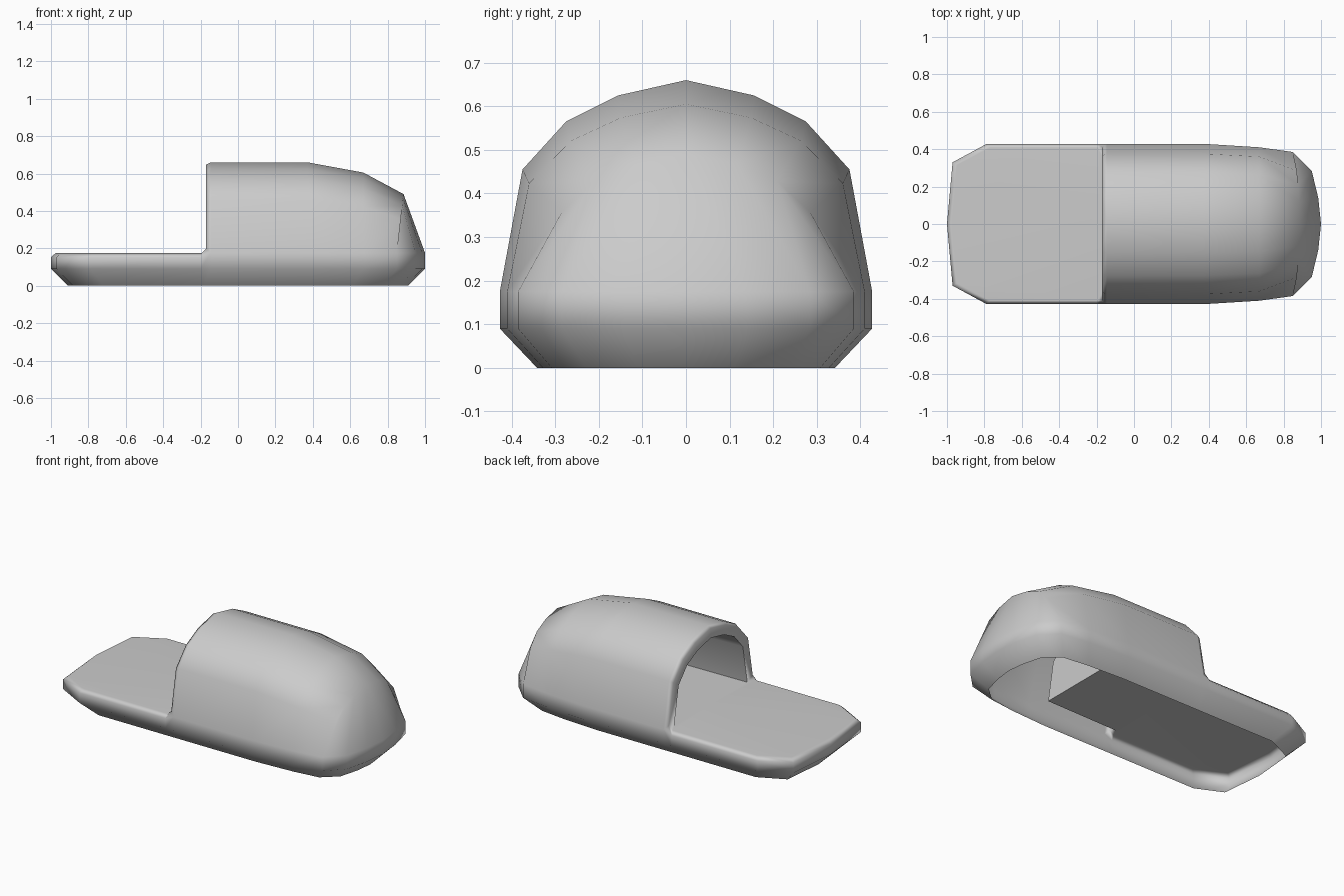
import bpy
import bmesh

if "Cube" in bpy.data.objects:
    bpy.data.objects.remove(bpy.data.objects["Cube"])

# half outline of the sole, heel centre to toe centre
OUTLINE = [(-1, 0), (-.97, .33), (-.79, .427), (-.2, .427), (-.145, .427), (.4, .427),
           (.67, .41), (.85, .385), (.95, .285), (.985, .14), (1, 0)]
# half cross-section of the upper, side to crown
ARCH = [(.427, .175), (.375, .455), (.275, .565), (.155, .625), (0, .66)]
BASE = .175


def add(bm, points, faces):
    vs = [bm.verts.new(p) for p in points]
    for f in faces:
        bm.faces.new([vs[i] for i in f])


def loft(bm, rows):
    """Quads between rows of equal length."""
    n = len(rows[0])
    add(bm, [p for r in rows for p in r],
        [(i * n + j, i * n + j + 1, (i + 1) * n + j + 1, (i + 1) * n + j)
         for i in range(len(rows) - 1) for j in range(n - 1)])


def arch(x0, x1, width, top, shoulder=1):
    """Cross-section of the upper, leaning from x0 at the base to x1 at the crown."""
    out = []
    for i, (y, z) in enumerate(ARCH):
        t = (z - BASE) / (.66 - BASE)
        k = width / .427 if i == 0 else shoulder
        out.append((x0 + (x1 - x0) * t, y * k, BASE + t * (top - BASE)))
    return out


def inside(x, ky, kz):
    """Cross-section of the foot pocket."""
    return [(x, y * ky, BASE + (z - BASE) * kz) for y, z in ARCH]


bm = bmesh.new()

# sole wall, chamfered and open underneath
rim = [(x * .91, y * .8, 0) for x, y in OUTLINE]
low = [(x, y, .09) for x, y in OUTLINE]
high = [(x, y, .152 if x < -.18 else BASE) for x, y in OUTLINE]
loft(bm, [rim, low, high])

# upper: arched cover with a bevelled mouth
mouth = [(-.17, y * .975, z * .975 + .004) for y, z in ARCH]
mouth[0] = (-.17, .412, .2)
tip = arch(.85, .885, .385, .49, .76)
loft(bm, [mouth, arch(-.145, -.145, .427, .66), arch(.4, .37, .427, .66),
          arch(.67, .67, .41, .605, .96), tip])

# toe closing down to the sole
add(bm, tip + high[8:], [(0, 5, 2, 1), (5, 6, 3, 2), (6, 7, 4, 3)])

# foot pocket: mouth thickness, walls and end
inner, end = inside(-.17, .84, .85), inside(.33, .82, .82)
loft(bm, [mouth, inner, end])
add(bm, end + [(.33, 0, BASE)], [(0, 1, 2, 3, 4, 5)])

# heel floor, its bevel, and the pocket floor
floor = [(x * .975, y * .955, BASE) for x, y in OUTLINE[:4]]
loft(bm, [high[:4], floor])
mid = (-.17, 0, BASE)
add(bm, [high[3], high[4], mouth[0], floor[3], inner[0]], [(0, 1, 2, 3), (3, 2, 4)])
add(bm, floor + [inner[0], mid], [(0, 1, 2, 3, 4, 5)])
add(bm, [mid, inner[0], end[0], (.33, 0, BASE)], [(0, 1, 2, 3)])

# mirror across the centre line and weld
half = bmesh.ops.duplicate(bm, geom=bm.verts[:] + bm.edges[:] + bm.faces[:])["geom"]
for v in half:
    if isinstance(v, bmesh.types.BMVert):
        v.co.y = -v.co.y
bmesh.ops.remove_doubles(bm, verts=bm.verts[:], dist=.001)
bmesh.ops.recalc_face_normals(bm, faces=bm.faces[:])

mesh = bpy.data.meshes.new("slipper")
bm.to_mesh(mesh)
bm.free()
slipper = bpy.data.objects.new("slipper", mesh)
bpy.context.collection.objects.link(slipper)
bpy.context.view_layer.objects.active = slipper
slipper.select_set(True)
bpy.ops.object.shade_smooth_by_angle(angle=1.3)
normals = slipper.modifiers.new("weighted_normals", 'WEIGHTED_NORMAL')
normals.keep_sharp = True
